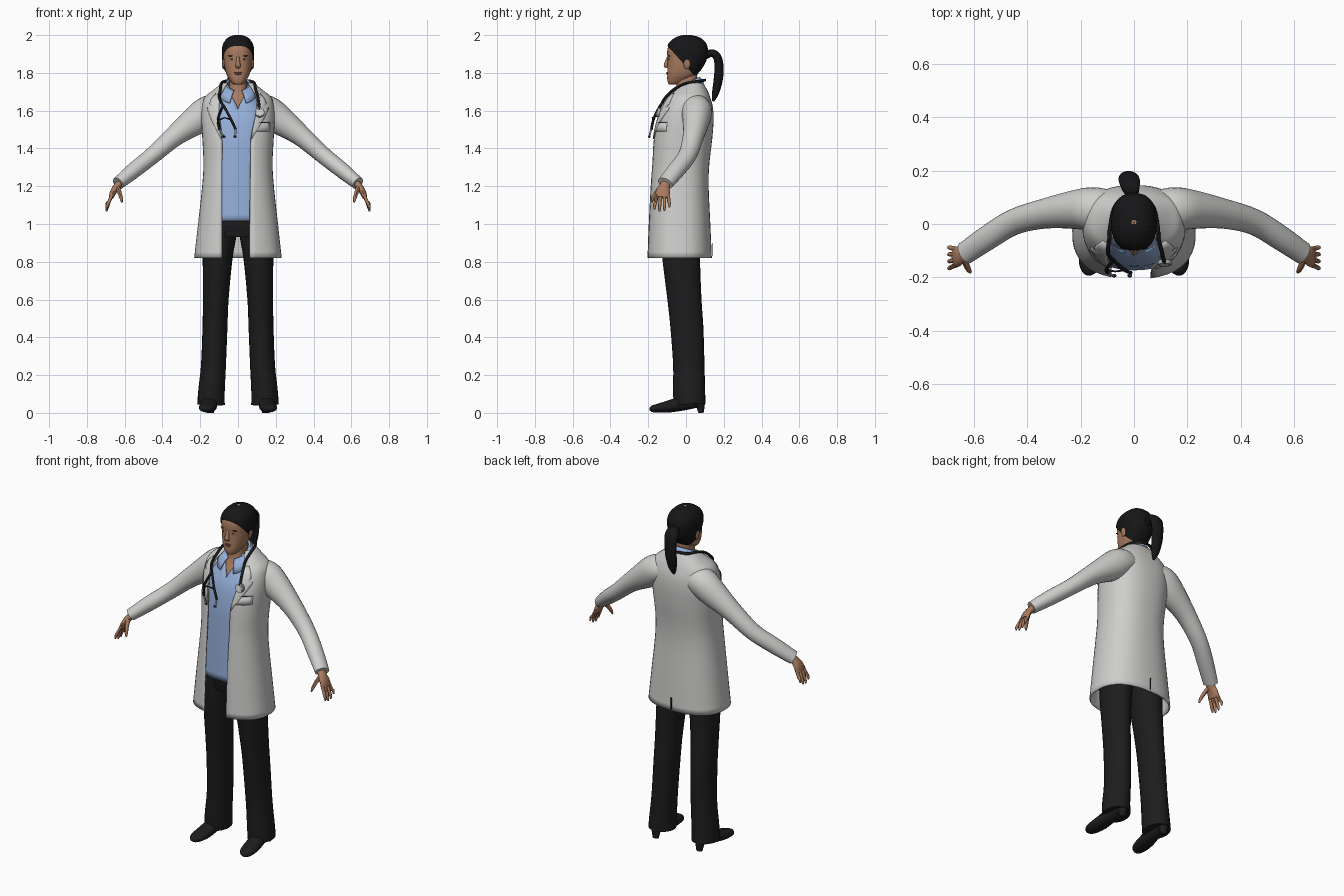
import bpy, bmesh, math
from mathutils import Vector

N = 2.4  # roundness of body cross-sections


def mat(name, r, g, b):
    m = bpy.data.materials.new(name)
    m.diffuse_color = (r, g, b, 1)
    return m


COAT = mat("coat_grey", .62, .62, .61)
BLUE = mat("shirt_blue", .30, .43, .70)
BLACK = mat("trouser_black", .012, .012, .013)
HAIR = mat("hair_black", .008, .008, .009)
SKIN = mat("skin", .40, .20, .115)
LIP = mat("lip", .25, .10, .07)
WHITE = mat("eye_white", .6, .57, .52)
STEEL = mat("steel", .42, .43, .44)


def catmull(rows, k):
    """Smoothly resample a list of tuples."""
    out = []
    for i in range(len(rows) - 1):
        p = [rows[max(0, min(len(rows) - 1, i + j))] for j in (-1, 0, 1, 2)]
        for s in range(k):
            t = s / k
            out.append(tuple(.5 * (2 * b + (c - a) * t + (2 * a - 5 * b + 4 * c - d) * t * t
                                   + (3 * b - a - 3 * c + d) * t ** 3) for a, b, c, d in zip(*p)))
    return out + [tuple(rows[-1])]


def grid(name, rows, m, cap=False, wrap=False, thick=0):
    """Skin rows of points into a surface."""
    bm = bmesh.new()
    vs = [[bm.verts.new(p) for p in r] for r in rows]
    n = len(rows[0])
    for a, b in zip(vs, vs[1:]):
        for i in range(n if wrap else n - 1):
            j = (i + 1) % n
            bm.faces.new((a[i], a[j], b[j], b[i]))
    if cap:
        bm.faces.new(vs[0])
        bm.faces.new(vs[-1])
    bmesh.ops.remove_doubles(bm, verts=bm.verts, dist=.0002)
    bmesh.ops.recalc_face_normals(bm, faces=bm.faces)
    me = bpy.data.meshes.new(name)
    bm.to_mesh(me)
    bm.free()
    me.materials.append(m)
    ob = bpy.data.objects.new(name, me)
    bpy.context.collection.objects.link(ob)
    if thick:
        s = ob.modifiers.new("thickness", 'SOLIDIFY')
        s.thickness, s.offset = thick, 0
    return ob


def shell(name, rings, m, thick=0, k=4, seg=40):
    """Rings (z, half width, front y, back y, left gap, right gap), open at the front."""
    rows = []
    for z, rx, yf, yb, el, er in catmull([tuple(r) + (0,) * (6 - len(r)) for r in rings], k):
        a0, a1 = (math.asin(min(1, max(0, e) / rx) ** (N / 2)) for e in (er, el))
        row = []
        for i in range(seg + 1):
            t = a0 + (2 * math.pi - a1 - a0) * i / seg
            s, c = math.sin(t), math.cos(t)
            row.append((rx * math.copysign(abs(s) ** (2 / N), s),
                        (yf + yb) / 2 - (yb - yf) / 2 * math.copysign(abs(c) ** (2 / N), c), z))
        rows.append(row)
    return grid(name, rows, m, thick=thick)


def tube(name, pts, m, ref=(1, 0, 0), side=1, k=4, seg=16):
    """Loft along points (x, y, z, radius along ref, radius across)."""
    pts = catmull([(p[0] * side,) + tuple(p[1:]) for p in pts], k)
    rows = []
    for i, p in enumerate(pts):
        t = (Vector(pts[min(i + 1, len(pts) - 1)][:3]) - Vector(pts[max(i - 1, 0)][:3])).normalized()
        r = Vector(ref)
        u = (r - t * r.dot(t)).normalized()
        v = t.cross(u)
        rows.append([Vector(p[:3]) + u * p[3] * math.cos(a) + v * p[4] * math.sin(a)
                     for a in (2 * math.pi * q / seg for q in range(seg))])
    return grid(name, rows, m, cap=True, wrap=True)


def wire(name, pts, r, m):
    return tube(name, [p + (r, r) for p in pts], m, ref=(.9, .1, .05), seg=8)


def ball(name, loc, size, m):
    bpy.ops.mesh.primitive_uv_sphere_add(segments=16, ring_count=10, location=loc)
    ob = bpy.context.object
    ob.name, ob.scale = name, size
    ob.data.materials.append(m)
    return ob


# Long open coat
coat_rings = [(.82, .228, -.203, .133, .085, .062), (1.0, .208, -.197, .125, .085, .062),
              (1.2, .186, -.188, .116, .085, .064), (1.32, .179, -.18, .12, .085, .066),
              (1.45, .185, -.172, .135, .085, .068), (1.55, .19, -.155, .142, .095, .088),
              (1.62, .187, -.13, .138, .1, .1), (1.67, .172, -.1, .124, .095, .095),
              (1.705, .13, -.067, .11, .08, .08), (1.745, .08, -.02, .088, .055, .055)]
shell("coat_body", coat_rings, COAT, thick=.008)
dense = catmull(coat_rings, 8)


def coat_at(z):
    for a, b in zip(dense, dense[1:]):
        if z <= b[0]:
            f = (z - a[0]) / (b[0] - a[0])
            return [p + (q - p) * f for p, q in zip(a, b)]
    return dense[-1]


def coat_point(x, z, lift=.008):
    _, rx, yf, yb, _, _ = coat_at(z)
    w = max(0, 1 - min(1, abs(x) / rx) ** N) ** (1 / N)
    return (x, (yf + yb) / 2 - (yb - yf) / 2 * w - lift, z)


# Lapels: width tapers to the closing point, with a notch near the top
for side, gap in ((-1, 4), (1, 5)):
    rows = []
    for z, w in ((1.45, .004), (1.5, .025), (1.55, .045), (1.6, .06), (1.615, .062),
                 (1.62, .035), (1.635, .05), (1.66, .045), (1.69, .03)):
        e = coat_at(z)[gap]
        rows.append([coat_point(side * (e + w * u / 5), z) for u in range(6)])
    grid("lapel", rows, COAT, thick=.005)

# Chest pocket with dark slit, and back vent
grid("pocket", [[coat_point(.088 + .08 * u / 6, z, .007) for u in range(7)]
                for z in (1.49, 1.51, 1.54)], COAT, thick=.004)
grid("pocket_slit", [[coat_point(.09 + .075 * u / 6, z, .010) for u in range(7)]
                     for z in (1.536, 1.54)], BLACK)
grid("back_vent", [[(x, .139, z) for x in (-.003, .003)] for z in (.83, .9)], BLACK, thick=.004)

# Shirt with open V neck
shell("shirt", [(1.015, .165, -.172, .09), (1.2, .155, -.166, .09), (1.35, .153, -.16, .09),
                (1.45, .158, -.153, .11), (1.55, .155, -.135, .11), (1.615, .135, -.108, .1, .002, .002),
                (1.68, .095, -.07, .09, .034, .034), (1.735, .066, -.045, .08, .05, .05)],
      BLUE, thick=.004)

# Turned-down shirt collar
rows = []
for u in range(4):
    f = u / 3
    row = []
    for i in range(33):
        t = .35 + (2 * math.pi - .7) * i / 32
        back = (1 - math.cos(t)) / 2
        rx, ry = .056 + .028 * f, .064 + .038 * f
        row.append((rx * math.sin(t) * (1 + .5 * f * (1 - back) ** 2), -.002 - ry * math.cos(t) - .008 * f,
                    1.705 + .068 * back - f * (.025 + .045 * (1 - back) ** 2)
                    + .012 * math.sin(math.pi * f)))
    rows.append(row)
grid("shirt_collar", rows, BLUE, thick=.005)

# Neck and upper chest
shell("neck", [(1.55, .11, -.124, .06), (1.62, .095, -.098, .06), (1.68, .06, -.064, .06),
               (1.72, .047, -.052, .058), (1.80, .047, -.05, .06)], SKIN)

# Head
head_rings = [(1.738, .012, -.085, -.055), (1.744, .03, -.094, -.02), (1.765, .046, -.099, .02),
              (1.79, .06, -.099, .055), (1.83, .071, -.098, .085), (1.87, .076, -.098, .103),
              (1.92, .077, -.099, .108), (1.955, .067, -.085, .096), (1.98, .046, -.055, .068),
              (1.992, .02, -.022, .03), (1.994, .002, .003, .007)]
shell("head", head_rings, SKIN)

# Pulled-back hair, trimmed along a slanting hairline
hair = shell("hair_cap", [(z + .006, rx + .008, yf - .004, yb + .008) for z, rx, yf, yb in head_rings], HAIR)
bm = bmesh.new()
bm.from_mesh(hair.data)
bmesh.ops.bisect_plane(bm, geom=bm.verts[:] + bm.edges[:] + bm.faces[:], plane_co=(0, -.10, 1.945),
                       plane_no=(0, .155, .14), clear_inner=True)
bm.to_mesh(hair.data)
bm.free()
tube("ponytail", [(-.005, .10, 1.89, .02, .02), (-.012, .135, 1.905, .034, .02), (-.018, .165, 1.885, .04, .022),
                  (-.02, .175, 1.83, .036, .024), (-.02, .17, 1.76, .034, .024),
                  (-.02, .155, 1.69, .024, .018), (-.02, .143, 1.65, .006, .006)], HAIR)

# Face details
tube("nose", [(0, -.095, 1.885, .007, .006), (0, -.101, 1.86, .010, .010), (0, -.106, 1.84, .014, .012),
              (0, -.099, 1.828, .012, .006)], SKIN)
ball("upper_lip", (0, -.098, 1.802, ), (.021, .006, .004), LIP)
ball("lower_lip", (0, -.098, 1.795), (.017, .007, .005), LIP)
for s in (-1, 1):
    ball("eye", (s * .032, -.087, 1.872), (.013, .007, .0045), WHITE)
    ball("iris", (s * .032, -.0915, 1.872), (.0045, .004, .0045), HAIR)
    ball("eyebrow", (s * .034, -.088, 1.89), (.019, .007, .003), HAIR)
    ball("ear", (s * .077, .005, 1.85), (.009, .018, .03), SKIN)

# Hips
shell("hips", [(.93, .15, -.13, .08), (1.0, .155, -.145, .09), (1.06, .15, -.14, .085)], BLACK)

for s in (-1, 1):
    # Sleeve
    tube("sleeve", [(.09, .045, 1.61, .08, .07), (.15, .055, 1.6, .083, .082), (.21, .055, 1.558, .075, .08),
                    (.33, .04, 1.47, .057, .056), (.45, .008, 1.365, .049, .045),
                    (.55, -.052, 1.285, .047, .042), (.635, -.11, 1.215, .043, .034)],
         COAT, ref=(0, 1, 0), side=s, seg=24)
    # Hand
    tube("palm", [(.605, -.09, 1.24, .025, .02), (.64, -.114, 1.2, .028, .019), (.66, -.122, 1.17, .038, .017),
                  (.672, -.126, 1.14, .036, .013)], SKIN, ref=(0, 1, 0), side=s)
    for i, short in enumerate((.012, 0, .004, .022)):
        y = -.154 + .02 * i
        tip = y - .012 + .006 * i
        tube("finger", [(.664, y, 1.16, .009, .009), (.682, (y + tip) / 2, 1.12, .009, .009),
                        (.693, tip, 1.085 + short, .008, .008), (.696, tip, 1.066 + short, .004, .004)],
             SKIN, ref=(0, 1, 0), side=s, seg=8)
    tube("thumb", [(.638, -.13, 1.195, .014, .013), (.627, -.158, 1.165, .012, .011),
                   (.618, -.175, 1.135, .009, .009), (.614, -.182, 1.115, .004, .004)],
         SKIN, ref=(0, 1, 0), side=s, seg=8)
    # Trouser leg
    tube("trouser_leg", [(.09, -.02, 1.04, .08, .11), (.098, -.024, .95, .09, .11), (.108, -.025, .82, .079, .1),
                         (.118, -.008, .6, .068, .09), (.122, .005, .45, .066, .087),
                         (.13, .015, .25, .066, .083), (.14, .016, .12, .07, .085),
                         (.143, .02, .045, .073, .084)], BLACK, side=s, seg=24)
    # Shoe and heel
    tube("shoe", [(.145, .09, .06, .025, .025), (.147, .05, .06, .036, .034), (.152, -.02, .05, .042, .038),
                  (.158, -.09, .034, .047, .032), (.165, -.15, .025, .042, .023), (.168, -.18, .021, .027, .017),
                  (.168, -.193, .019, .008, .006)], BLACK, side=s)
    tube("shoe_heel", [(.145, .075, .05, .028, .026), (.145, .08, .0, .018, .014)], BLACK, side=s)

# Stethoscope: tube round the neck, forked earpieces, chest piece
wire("stethoscope_tube", [(-.078, -.135, 1.625), (-.098, -.11, 1.668), (-.093, -.06, 1.715), (-.088, 0, 1.745),
                          (-.065, .075, 1.757), (0, .1, 1.762), (.065, .075, 1.757), (.088, 0, 1.745),
                          (.093, -.06, 1.715), (.106, -.11, 1.668), (.114, -.145, 1.605)], .0075, BLACK)
for mid, low, end in ((-.104, -.098, -.075), (-.04, -.012, -.016)):
    wire("earpiece_branch", [(-.078, -.135, 1.63), (mid, -.17, 1.56), (low, -.183, 1.5)], .007, BLACK)
    wire("earpiece_tube", [(low, -.183, 1.505), ((low + end) / 2, -.19, 1.48), (end, -.194, 1.463)], .005, STEEL)
    ball("ear_tip", (end, -.194, 1.463), (.009, .007, .007), BLACK)
wire("earpiece_spring", [(-.1, -.172, 1.55), (-.07, -.178, 1.562), (-.035, -.172, 1.55)], .004, BLACK)
for nm, r, d, y, m in (("chest_piece", .025, .016, -.146, STEEL), ("chest_piece_face", .017, .004, -.155, COAT)):
    bpy.ops.mesh.primitive_cylinder_add(vertices=24, radius=r, depth=d, location=(.115, y, 1.59),
                                        rotation=(math.radians(75), 0, 0))
    bpy.context.object.name = nm
    bpy.context.object.data.materials.append(m)

# Smooth shading with crisp edges
bpy.ops.object.select_all(action='SELECT')
bpy.context.view_layer.objects.active = hair
bpy.ops.object.shade_smooth_by_angle(angle=math.radians(45))
